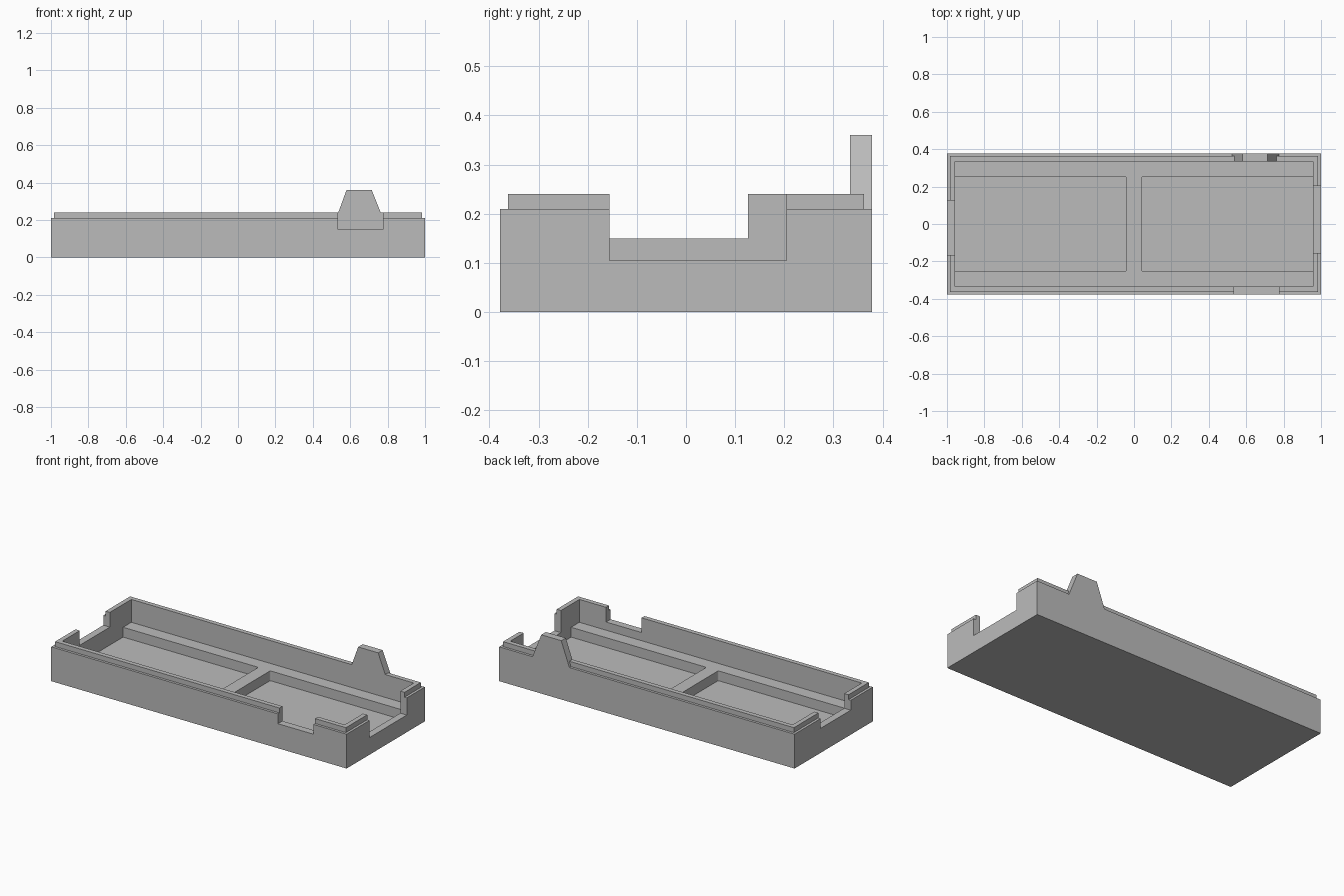
import bpy
import bmesh

cube = bpy.data.objects.get("Cube")
if cube:
    bpy.data.objects.remove(cube, do_unlink=True)

# Overall sizes
HALF_X, HALF_Y = 1.0, 0.378
RIM_Z, LIP_Z = 0.21, 0.24
WALL = 0.044
IN_X, IN_Y = HALF_X - WALL, HALF_Y - WALL
LEDGE_Z, FLOOR_Z = 0.1, 0.04
TOP = 0.5

grey = bpy.data.materials.new("plain grey")
grey.use_nodes = True
colour = (0.5, 0.5, 0.5, 1)
grey.diffuse_color = colour
grey.node_tree.nodes["Principled BSDF"].inputs["Base Color"].default_value = colour


def make_object(name, bm):
    bmesh.ops.recalc_face_normals(bm, faces=bm.faces)
    mesh = bpy.data.meshes.new(name)
    bm.to_mesh(mesh)
    bm.free()
    mesh.materials.append(grey)
    obj = bpy.data.objects.new(name, mesh)
    bpy.context.collection.objects.link(obj)
    return obj


def box_bmesh(x, y, z):
    bm = bmesh.new()
    bmesh.ops.create_cube(bm, size=1)
    for v in bm.verts:
        for axis, (low, high) in enumerate((x, y, z)):
            v.co[axis] = low if v.co[axis] < 0 else high
    return bm


def combine(target, tool, operation):
    """Apply a boolean and discard the tool object."""
    mod = target.modifiers.new(tool.name, 'BOOLEAN')
    mod.object = tool
    mod.operation = operation
    mod.solver = 'EXACT'
    bpy.context.view_layer.objects.active = target
    bpy.ops.object.modifier_apply(modifier=mod.name)
    bpy.data.objects.remove(tool, do_unlink=True)


def cut(target, name, x, y, z):
    combine(target, make_object(name, box_bmesh(x, y, z)), 'DIFFERENCE')


# Outer block with a stepped lip on top
bm = box_bmesh((-HALF_X, HALF_X), (-HALF_Y, HALF_Y), (0, RIM_Z))
bm.normal_update()
top = max(bm.faces, key=lambda f: f.calc_center_median().z)
bmesh.ops.inset_region(bm, faces=[top], thickness=WALL / 2)
raised = bmesh.ops.extrude_face_region(bm, geom=[top])["geom"]
bmesh.ops.delete(bm, geom=[top], context='FACES')
for v in raised:
    if isinstance(v, bmesh.types.BMVert):
        v.co.z = LIP_Z
tray = make_object("tray", bm)

# Upright tab on the back wall
bm = bmesh.new()
outline = [(0.525, RIM_Z), (0.775, RIM_Z), (0.715, 0.36), (0.58, 0.36)]
face = bm.faces.new([bm.verts.new((x, IN_Y, z)) for x, z in outline])
side = bmesh.ops.extrude_face_region(bm, geom=[face])["geom"]
for v in side:
    if isinstance(v, bmesh.types.BMVert):
        v.co.y = HALF_Y
combine(tray, make_object("back_tab", bm), 'UNION')

# Main cavity down to the ledge
cut(tray, "cavity", (-IN_X, IN_X), (-IN_Y, IN_Y), (LEDGE_Z, TOP))

# Two floor pockets, rounded next to the central divider
for sign in (-1, 1):
    ends = sorted((sign * 0.04, sign * IN_X))
    bm = box_bmesh(ends, (-0.254, 0.254), (FLOOR_Z, RIM_Z))
    corners = [e for e in bm.edges
               if all(abs(v.co.x) < 0.1 for v in e.verts)
               and abs(e.verts[0].co.z - e.verts[1].co.z) > 0.01]
    bmesh.ops.bevel(bm, geom=corners, offset=0.01, segments=3,
                    profile=0.5, affect='EDGES')
    combine(tray, make_object("pocket", bm), 'DIFFERENCE')

# Notches through the end walls and the front wall
cut(tray, "left_notch", (IN_X - 0.01, 1.1), (-0.156, 0.204), (0.105, TOP))
cut(tray, "right_notch", (-1.1, -IN_X + 0.01), (-0.165, 0.126), (0.15, TOP))
cut(tray, "front_notch", (0.535, 0.775), (-0.5, -IN_Y + 0.01), (0.15, TOP))
